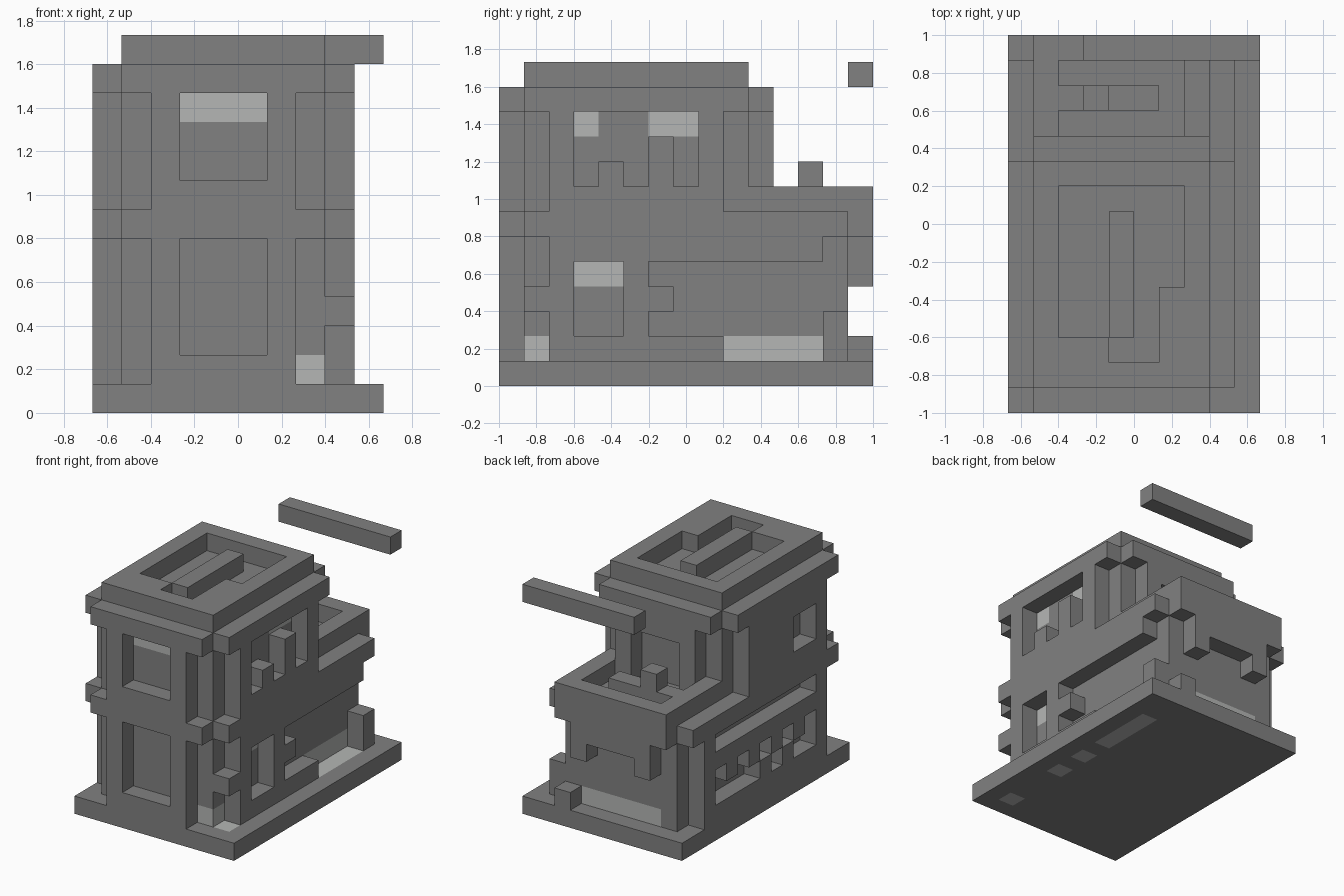
import bpy, bmesh
from itertools import product
from mathutils import Vector

if "Cube" in bpy.data.objects:
    bpy.data.objects.remove(bpy.data.objects["Cube"])

U = 2 / 15  # block size


def material(name, rgb):
    m = bpy.data.materials.new(name)
    m.use_nodes = True
    m.diffuse_color = (*rgb, 1)
    m.node_tree.nodes["Principled BSDF"].inputs["Base Color"].default_value = (*rgb, 1)
    return m


MATS = [material("stone grey", (0.22, 0.22, 0.22)),
        material("pale grey", (0.46, 0.47, 0.46))]


def box(x, y, z):
    """Blocks in inclusive ranges; each range is a number or a pair."""
    r = [(a, a) if isinstance(a, int) else a for a in (x, y, z)]
    return set(product(*(range(a, b + 1) for a, b in r)))


def stepped(x, y, z, steps):
    """A box with its vertical corners cut as a staircase."""
    def keep(c):
        dx = min(c[0] - x[0], x[1] - c[0])
        dy = min(c[1] - y[0], y[1] - c[1])
        return dx + dy >= steps
    return {c for c in box(x, y, z) if keep(c)}


parts = {}

# Base slab
parts["base"] = box((0, 9), (0, 14), 0)

# Ground floor with stepped corners
ground = stepped((0, 8), (0, 14), (1, 5), 2)
ground -= box((0, 8), 14, (1, 5))
ground |= box((2, 6), 14, 5) | box(2, 14, 4) | box(6, 14, 4)
ground -= box((3, 5), 0, (2, 5))                             # front door
ground -= box(8, (3, 4), (2, 4))                             # side window
ground -= box(8, (6, 12), (2, 4)) | box(8, (9, 12), 1)       # side arcade
ground -= box(0, (3, 11), 5) | box(0, (3, 11), (2, 3))       # far side openings
for y in (4, 6, 8, 10):
    ground |= box(0, y, 3)
ground |= box(0, 7, 2) | box(0, 5, 2)
ground |= box(8, 6, 3) | box(8, 1, 3)
parts["ground_floor"] = ground
parts["arcade_post"] = box(8, 13, (1, 2))
parts["back_step"] = box(7, 14, 1)

# Projecting bands
parts["middle_band"] = stepped((0, 8), (0, 14), 6, 1)
parts["cornice"] = stepped((0, 8), (0, 10), 11, 1)

# Upper floor
upper = stepped((0, 8), (0, 10), (7, 10), 2)
upper -= box((3, 5), 0, (8, 10))                             # front window
upper -= box(8, (3, 7), (8, 10))                             # side window
upper |= box(8, 4, 8) | box(8, 6, (8, 9))
upper -= box(0, (3, 4), (8, 9))                              # far side window
upper -= box((3, 5), 10, (7, 9))                             # terrace door
parts["upper_floor"] = upper

# Terrace parapet and bench
parts["parapet"] = box((1, 7), (10, 14), 7) - box((2, 6), (10, 13), 7)
parts["bench"] = box((2, 5), 12, 7) | box(3, 12, 8)

# Roof rim with a stepped sunken deck and a centre beam
deck = box((2, 6), (3, 8), 12) | box((4, 5), 2, 12)
deck -= box(6, (3, 4), 12)
parts["roof_rim"] = box((1, 7), (1, 9), 12) - deck
parts["roof_beam"] = box(4, (3, 7), 12)

# Detached bar
parts["bar"] = box((3, 9), 14, 12)

# Pale faces: blocks and the direction their painted face looks
PALE = [(box((3, 5), 1, 10), (0, -1, 0)),
        (box(7, 1, 1), (0, -1, 0)),
        (box(7, 1, 1), (1, 0, 0)),
        (box(8, 1, 0), (0, 0, 1)),
        (box(7, (9, 12), 1), (1, 0, 0)),
        (box(8, (9, 12), 0), (0, 0, 1)),
        (box(7, (3, 4), 4), (1, 0, 0)),
        (box(7, 3, 10) | box(7, (6, 7), 10), (1, 0, 0)),
        (box((2, 6), 13, 1), (0, 1, 0)),
        (box(8, 1, 0) | box(8, 5, 0) | box(8, 7, 0) | box(8, (9, 12), 0), (0, 0, -1))]

solid = set().union(*parts.values())
ORIGIN = Vector((5, 7.5, 0))


def build(name, cells):
    """Make the outer skin of a group of blocks."""
    bm = bmesh.new()
    verts = {}

    def vert(p):
        if p not in verts:
            verts[p] = bm.verts.new((Vector(p) - ORIGIN) * U)
        return verts[p]

    for c in sorted(cells):
        for axis, side in product(range(3), (0, 1)):
            n = tuple((2 * side - 1) * (a == axis) for a in range(3))
            if tuple(c[a] + n[a] for a in range(3)) in solid:
                continue
            corners = []
            for s, t in ((0, 0), (1, 0), (1, 1), (0, 1)):
                p = list(c)
                p[axis] += side
                p[(axis + 1) % 3] += s
                p[(axis + 2) % 3] += t
                corners.append(vert(tuple(p)))
            face = bm.faces.new(corners if side else corners[::-1])
            face.material_index = int(any(c in g and n == d for g, d in PALE))
    bmesh.ops.dissolve_limit(bm, angle_limit=0.01, verts=bm.verts[:],
                             edges=bm.edges[:], delimit={'MATERIAL'})
    mesh = bpy.data.meshes.new(name)
    bm.to_mesh(mesh)
    bm.free()
    for m in MATS:
        mesh.materials.append(m)
    bpy.context.collection.objects.link(bpy.data.objects.new(name, mesh))


for name, cells in parts.items():
    build(name, cells)
